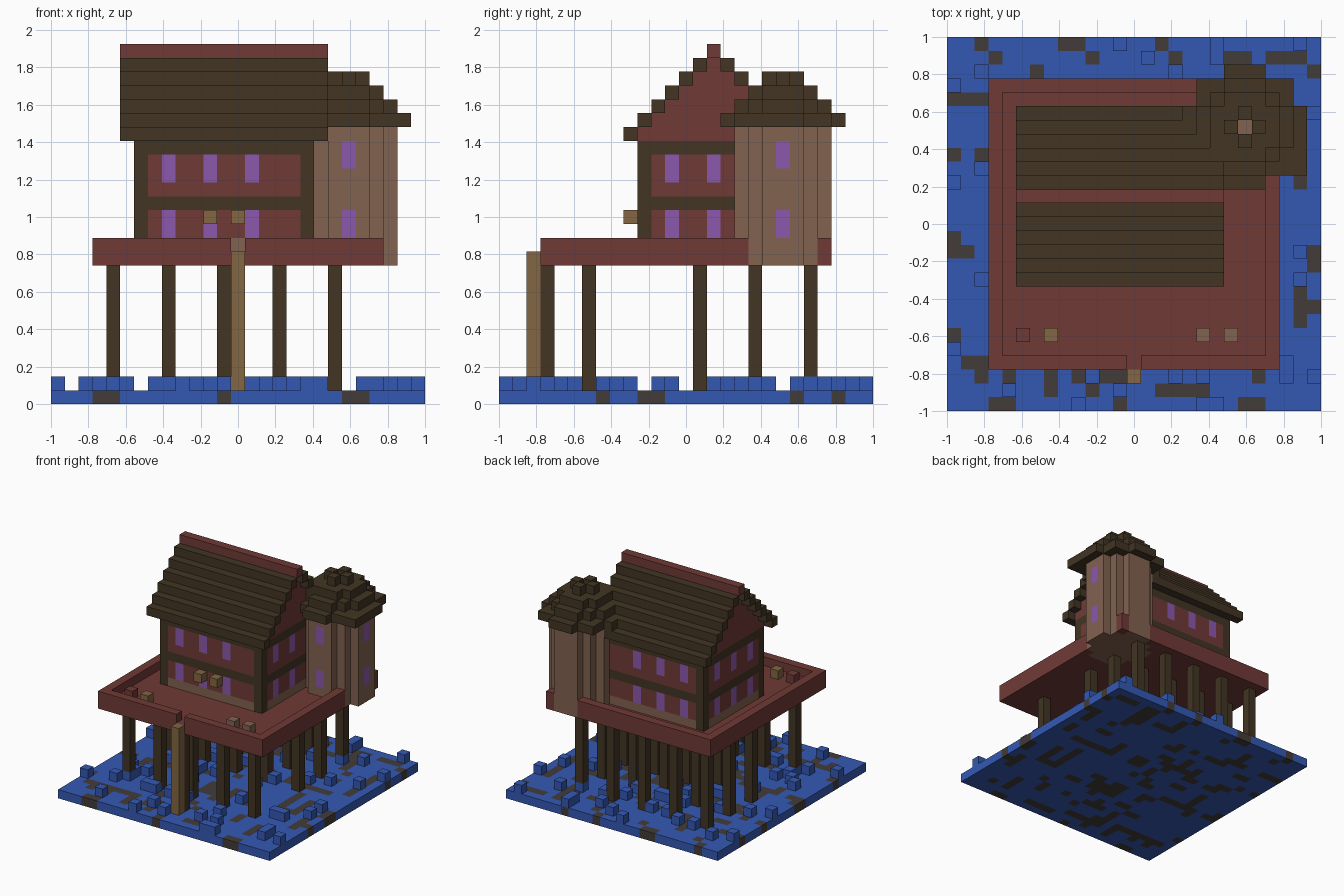
import bpy, bmesh, random
from mathutils import Vector

if "Cube" in bpy.data.objects:
    bpy.data.objects.remove(bpy.data.objects["Cube"])

N = 27
U = 2 / N          # size of one block
rng = random.Random(4)


def linear(c):
    c /= 255
    return c / 12.92 if c < 0.04 else ((c + 0.055) / 1.055) ** 2.4


def material(name, *rgb):
    m = bpy.data.materials.new(name)
    col = [linear(c) for c in rgb] + [1]
    m.diffuse_color = col
    m.use_nodes = True
    m.node_tree.nodes["Principled BSDF"].inputs["Base Color"].default_value = col
    return m


BLUE = material("water_blue", 52, 88, 180)
MUD = material("mud_grey", 66, 60, 57)
RED = material("brick_red", 112, 58, 54)
DARK = material("dark_timber", 66, 53, 36)
TAN = material("pale_plaster", 130, 98, 80)
GOLD = material("golden_wood", 130, 102, 66)
PURPLE = material("window_purple", 140, 88, 172)

# Each side of a block: its direction and two in-plane axes
SIDES = []
for a in range(3):
    for s in (-1, 1):
        n, p, q = Vector(), Vector(), Vector()
        n[a], p[(a + 1) % 3], q[(a + 2) % 3] = s, s, 1
        SIDES.append((n, p, q))


def build(name, cells):
    """Make one part from a dict of block -> material, keeping outer faces."""
    mesh = bpy.data.meshes.new(name)
    mats = list(dict.fromkeys(cells.values()))
    for m in mats:
        mesh.materials.append(m)
    bm = bmesh.new()
    verts = {}

    def vert(v):
        key = tuple(round(c) for c in v)
        if key not in verts:
            verts[key] = bm.verts.new((key[0] * U - 1, key[1] * U - 1, key[2] * U))
        return verts[key]

    half = Vector((0.5, 0.5, 0.5))
    for cell, mat in cells.items():
        c = Vector(cell)
        for n, p, q in SIDES:
            if tuple(int(v) for v in c + n) in cells:
                continue
            mid = c + half + n / 2
            corners = [mid + (p * s + q * t) / 2
                       for s, t in ((-1, -1), (1, -1), (1, 1), (-1, 1))]
            f = bm.faces.new([vert(v) for v in corners])
            f.material_index = mats.index(mat)
    bm.to_mesh(mesh)
    bm.free()
    ob = bpy.data.objects.new(name, mesh)
    bpy.context.collection.objects.link(ob)
    return ob


def block(x, y, z, mat):
    """Filled box of blocks from half-open ranges."""
    return {(i, j, k): mat for i in range(*x) for j in range(*y) for k in range(*z)}


def disc(r):
    """Block offsets of a round layer."""
    span = range(-r, r + 1)
    return [(a, b) for a in span for b in span if a * a + b * b <= r * (r + 0.5)]


TX, TY = 21, 20    # tower centre
tower_plan = {(TX + a, TY + b) for a, b in disc(3)}


def outside_tower(cells, top=20):
    return {c: m for c, m in cells.items() if c[:2] not in tower_plan or c[2] >= top}


# Water bed with patches of mud
bed = block((0, N), (0, N), (0, 1), BLUE)
for _ in range(95):
    i, j = rng.randrange(1, N - 1), rng.randrange(1, N - 1)
    along = rng.random() < 0.6
    for t in range(rng.randint(1, 3)):
        c = (i + t * along, j + t * (not along), 0)
        if c[0] < N - 1 and c[1] < N - 1:
            bed[c] = MUD
for i in (3, 4, 12, 21, 22):
    bed[i, 0, 0] = MUD
for j in (7, 10, 11, 21, 24):
    bed[N - 1, j, 0] = MUD
for t in (2, 8, 9, 15, 19):
    bed[t, N - 1, 0] = MUD
    bed[0, t + 3, 0] = MUD
build("water_bed", bed)

# Choppy waves standing on the water
waves = {}
while len(waves) < 68:
    i, j = rng.randrange(N), rng.randrange(N)
    if i not in (6, 13, 21) and j not in (13, 20):
        waves[i, j, 1] = BLUE
build("waves", waves)

# Stilts, with one behind the ladder
stilts = {}
for i in range(4, 21, 4):
    for j in (6, 14, 18, 22):
        stilts.update(block((i, i + 1), (j, j + 1), (1, 10), DARK))
stilts.update(block((13, 14), (3, 4), (1, 10), DARK))
build("stilts", stilts)
build("ladder", block((13, 14), (2, 3), (1, 11), GOLD))

# Deck with a raised rim and a gap for the ladder
deck = block((3, 24), (3, 24), (10, 11), RED)
for c in list(deck):
    if {c[0], c[1]} & {3, 23} and c[:2] != (13, 3):
        deck[c[0], c[1], 11] = RED
build("deck", outside_tower(deck))

# Crates on the deck
for n, (i, mat) in enumerate(((5, RED), (7, GOLD), (18, TAN), (20, TAN))):
    build(f"crate_{n + 1}", {(i, 5, 11): mat})


# House walls: timber frame, panels and windows
def wall_colour(i, j, k):
    on_x, on_y = i in (6, 18), j in (10, 20)
    if on_x and on_y or k in (14, 18):
        return DARK
    if k == 11:
        return TAN
    pane = on_x and j in (12, 15, 18) or on_y and i in (8, 11, 14)
    return PURPLE if pane and k in (12, 13, 16, 17) else RED


house = {c: wall_colour(*c) for c in block((6, 19), (10, 21), (11, 19), RED)}
for step in range(6):
    house.update(block((6, 19), (10 + step, 21 - step), (19 + step, 20 + step), RED))
build("house", outside_tower(house))

# Stepped roof and ridge
roof = {}
for step in range(6):
    for j in (9 + step, 21 - step):
        roof.update(block((5, 20), (j, j + 1), (19 + step, 20 + step), DARK))
build("house_roof", outside_tower(roof))
build("roof_ridge", block((5, 20), (15, 16), (25, 26), RED))

# Lanterns by the door
for side, i in (("left", 13), ("right", 11)):
    build(f"{side}_lantern", {(i, 9, 13): GOLD})

# Round tower with windows
tower = {(i, j, k): TAN for i, j in tower_plan for k in range(10, 20)}
for k in (12, 13, 17, 18):
    tower[TX, TY - 3, k] = PURPLE
    tower[TX + 3, TY, k] = PURPLE
build("tower", tower)

# Stepped tower roof, open at the centre
cone = {}
for r in range(1, 5):
    for a, b in disc(r):
        if (a, b) != (0, 0):
            cone[TX + a, TY + b, 24 - r] = DARK
for b in (2, 3):
    cone[TX + 4, TY - b, 20] = DARK
build("tower_roof", cone)
